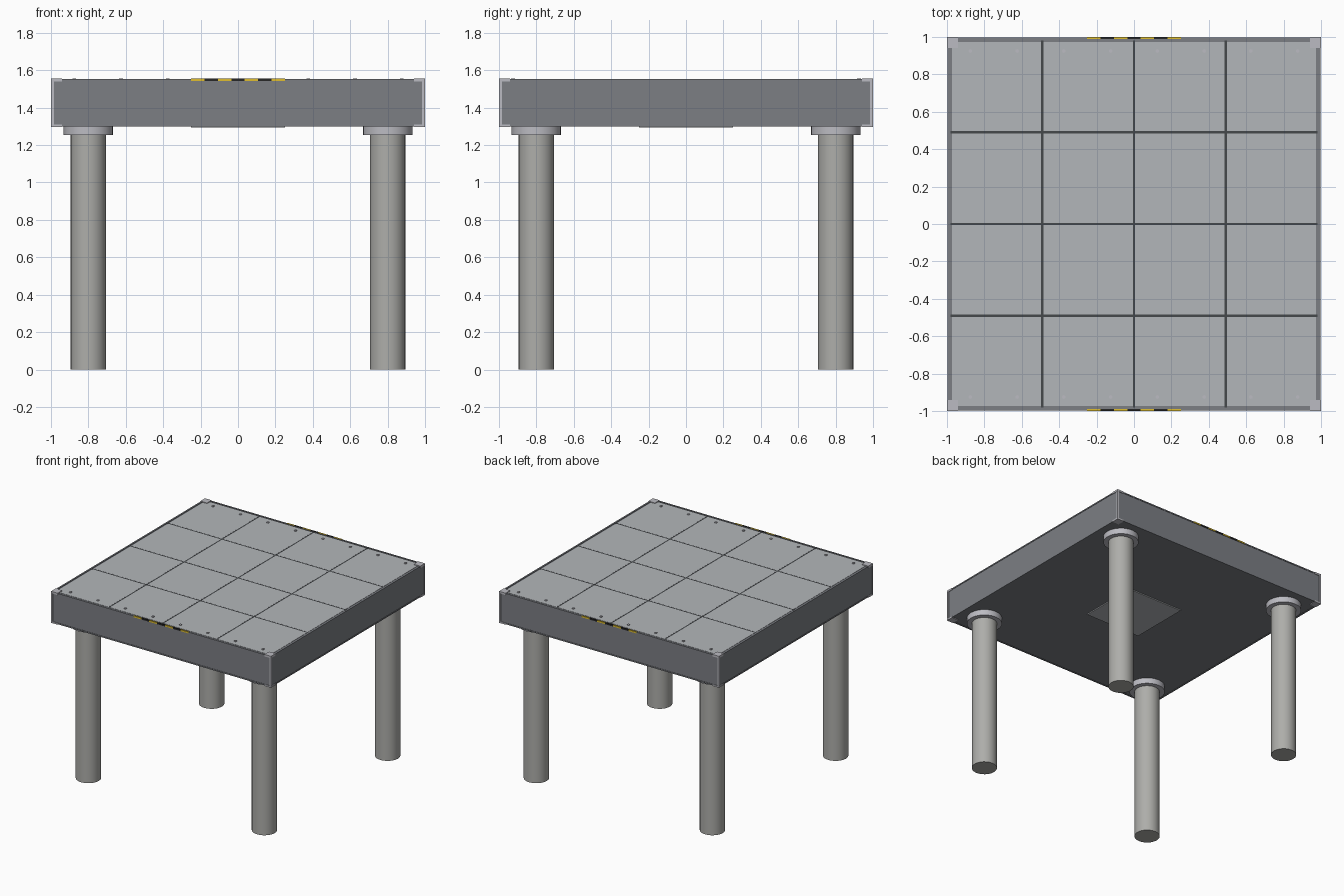
import bpy, math

if "Cube" in bpy.data.objects:
    bpy.data.objects.remove(bpy.data.objects["Cube"])


def material(name, r, g, b):
    m = bpy.data.materials.new(name)
    m.diffuse_color = (r, g, b, 1)
    m.use_nodes = True
    m.node_tree.nodes["Principled BSDF"].inputs["Base Color"].default_value = m.diffuse_color
    return m


HULL = material("hull_grey", 0.20, 0.21, 0.23)
PANEL = material("panel_grey", 0.45, 0.47, 0.49)
DARK = material("dark_grey", 0.06, 0.065, 0.07)
METAL = material("light_metal", 0.5, 0.5, 0.54)
LEG = material("leg_grey", 0.42, 0.42, 0.40)
YELLOW = material("warning_yellow", 0.75, 0.52, 0.03)
BLACK = material("warning_black", 0.02, 0.02, 0.02)


def box(name, lo, hi, mat):
    centre = [(a + b) / 2 for a, b in zip(lo, hi)]
    bpy.ops.mesh.primitive_cube_add(size=1, location=centre)
    o = bpy.context.object
    o.name = name
    o.scale = [b - a for a, b in zip(lo, hi)]
    bpy.ops.object.transform_apply(location=False, rotation=False, scale=True)
    o.data.materials.append(mat)
    return o


def cylinder(name, x, y, z0, z1, r, mat, sides=24):
    bpy.ops.mesh.primitive_cylinder_add(vertices=sides, radius=r, depth=z1 - z0,
                                        location=(x, y, (z0 + z1) / 2))
    o = bpy.context.object
    o.name = name
    o.data.materials.append(mat)
    bpy.ops.object.shade_smooth_by_angle(angle=math.radians(35))
    return o


# Main slab
box("slab", (-0.995, -0.995, 1.302), (0.995, 0.995, 1.549), HULL)

# Deck panels, four by four, with dark seams between them
for i in range(4):
    for j in range(4):
        x, y = -0.735 + 0.49 * i, -0.735 + 0.49 * j
        box("deck_panel", (x - 0.239, y - 0.239, 1.545), (x + 0.239, y + 0.239, 1.551), PANEL)
for k in (-0.49, 0, 0.49):
    box("seam_y", (k - 0.006, -0.98, 1.545), (k + 0.006, 0.98, 1.5505), DARK)
    box("seam_x", (-0.98, k - 0.006, 1.545), (0.98, k + 0.006, 1.5503), DARK)

# Edge trims along the top and bottom rims
for z0, z1 in ((1.543, 1.553), (1.300, 1.310)):
    for s in (-1, 1):
        a, b = sorted((s * 0.985, s * 0.998))
        box("edge_trim_x", (-0.95, a, z0), (0.95, b, z1), HULL)
        box("edge_trim_y", (a, -0.95, z0), (b, 0.95, z1), HULL)

# Legs, mounting collars and corner brackets
for sx in (-1, 1):
    for sy in (-1, 1):
        cylinder("leg", sx * 0.8, sy * 0.8, 0, 1.26, 0.095, LEG)
        cylinder("leg_collar", sx * 0.8, sy * 0.8, 1.255, 1.305, 0.133, METAL)
        x0, x1 = sorted((sx * 0.94, sx))
        y0, y1 = sorted((sy * 0.94, sy))
        box("corner_cap_top", (x0, y0, 1.54), (x1, y1, 1.556), METAL)
        box("corner_cap_bottom", (x0, y0, 1.297), (x1, y1, 1.31), METAL)
        p0, p1 = sorted((sx * 0.985, sx))
        q0, q1 = sorted((sy * 0.985, sy))
        box("corner_post", (p0, q0, 1.30), (p1, q1, 1.55), METAL)

# Bolts and warning stripes along front and back
for s in (-1, 1):
    for i in range(8):
        cylinder("deck_bolt", -0.875 + 0.25 * i, s * 0.925, 1.545, 1.557, 0.01, METAL, 8)
    w = 0.5 / 7
    y0, y1 = sorted((s * 0.988, s * 1.0))
    for i in range(7):
        x = -0.25 + i * w
        box("warning_stripe", (x, y0, 1.543), (x + w, y1, 1.555),
            BLACK if i % 2 else YELLOW)

# Access hatch on the underside
box("underside_hatch", (-0.25, -0.25, 1.294), (0.25, 0.25, 1.305), PANEL)
